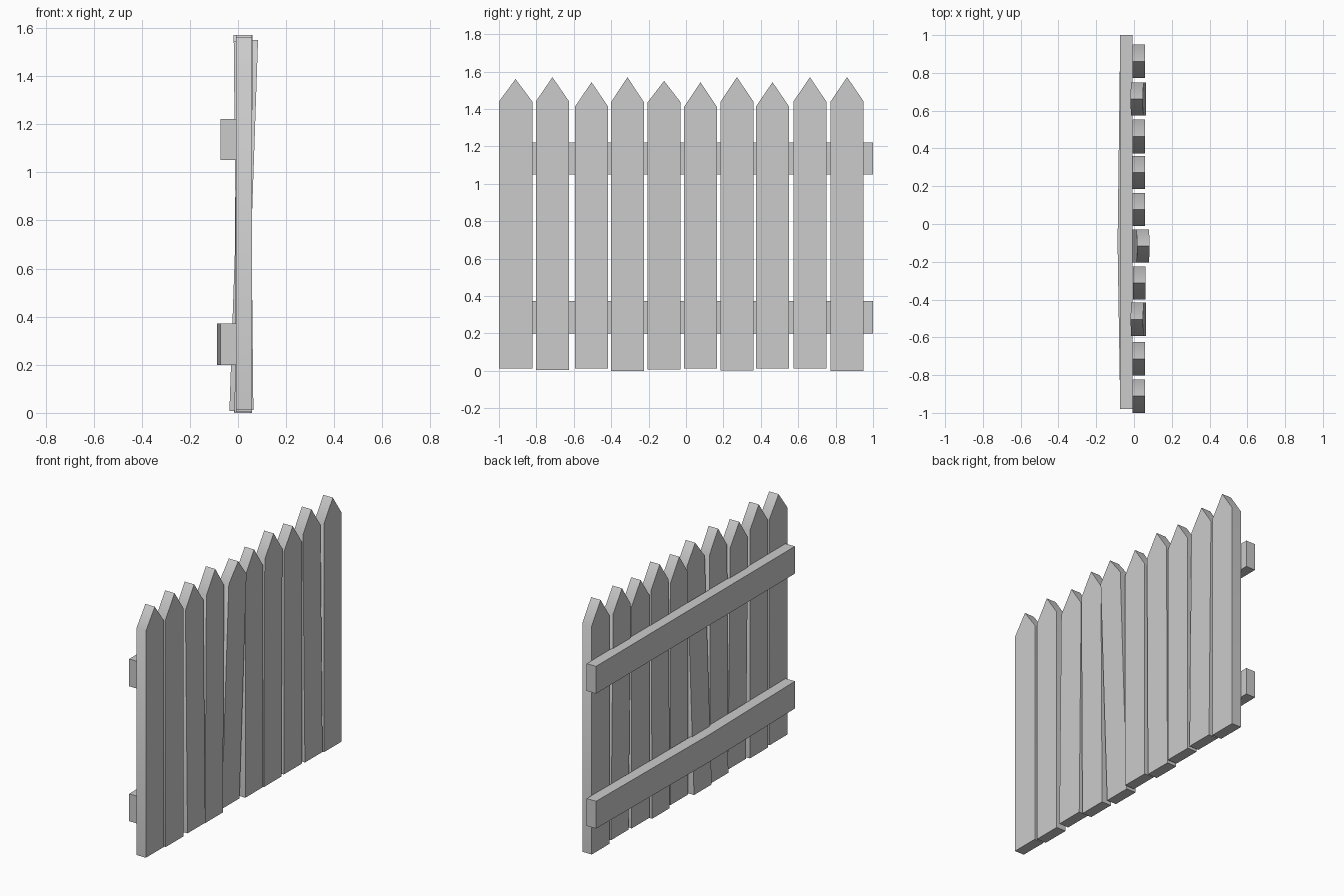
import bpy, bmesh, math

if "Cube" in bpy.data.objects:
    bpy.data.objects.remove(bpy.data.objects["Cube"])

def prism(name, sections):
    """Loft through a list of equal-length point loops and cap both ends."""
    bm = bmesh.new()
    loops = [[bm.verts.new(p) for p in s] for s in sections]
    for a, b in zip(loops, loops[1:]):
        n = len(a)
        for i in range(n):
            j = (i + 1) % n
            bm.faces.new((a[i], a[j], b[j], b[i]))
    bm.faces.new(loops[0])
    bm.faces.new(loops[-1])
    bmesh.ops.recalc_face_normals(bm, faces=bm.faces[:])
    me = bpy.data.meshes.new(name)
    bm.to_mesh(me)
    bm.free()
    ob = bpy.data.objects.new(name, me)
    bpy.context.collection.objects.link(ob)
    bpy.ops.object.select_all(action='DESELECT')
    ob.select_set(True)
    bpy.context.view_layer.objects.active = ob
    bpy.ops.object.shade_smooth_by_angle(angle=math.radians(40))
    return ob

# Pickets: left y, right y, bottom z, shoulder z, tip z, x shift at bottom, x shift at top
pickets = [
    (-1.000, -0.822, 0.012, 1.440, 1.560, 0.000, 0.000),
    (-0.803, -0.625, 0.004, 1.440, 1.570, 0.000, 0.000),
    (-0.594, -0.416, 0.012, 1.412, 1.543, 0.006, -0.010),
    (-0.401, -0.225, 0.000, 1.436, 1.570, -0.006, 0.003),
    (-0.205, -0.029, 0.008, 1.436, 1.550, -0.028, 0.026),
    (-0.010, 0.165, 0.012, 1.412, 1.543, 0.000, 0.000),
    (0.185, 0.360, 0.002, 1.440, 1.570, -0.008, 0.000),
    (0.373, 0.552, 0.012, 1.412, 1.543, 0.000, 0.000),
    (0.575, 0.750, 0.012, 1.440, 1.570, 0.006, -0.010),
    (0.773, 0.950, 0.000, 1.440, 1.570, 0.000, 0.000),
]
for i, (y0, y1, zb, zs, zt, xb, xt) in enumerate(pickets):
    outline = [(y0, zb), (y1, zb), (y1, zs), ((y0 + y1) / 2, zt), (y0, zs)]
    lean = lambda z: xb + (xt - xb) * z / 1.57
    prism(f"picket_{i + 1}",
          [[(x + lean(z), y, z) for y, z in outline] for x in (-0.008, 0.058)])

# Rails on the back, the lower one bowed slightly outward in the middle
for name, z0, z1, bow in (("upper_rail", 1.05, 1.222, 0.0),
                          ("lower_rail", 0.20, 0.372, 0.014)):
    prism(name, [[(-0.073 - b, y, z0), (-0.008 - b / 2, y, z0),
                  (-0.008 - b / 2, y, z1), (-0.073 - b, y, z1)]
                 for y, b in ((-0.98, 0), (-0.1, bow), (1.0, 0))])
